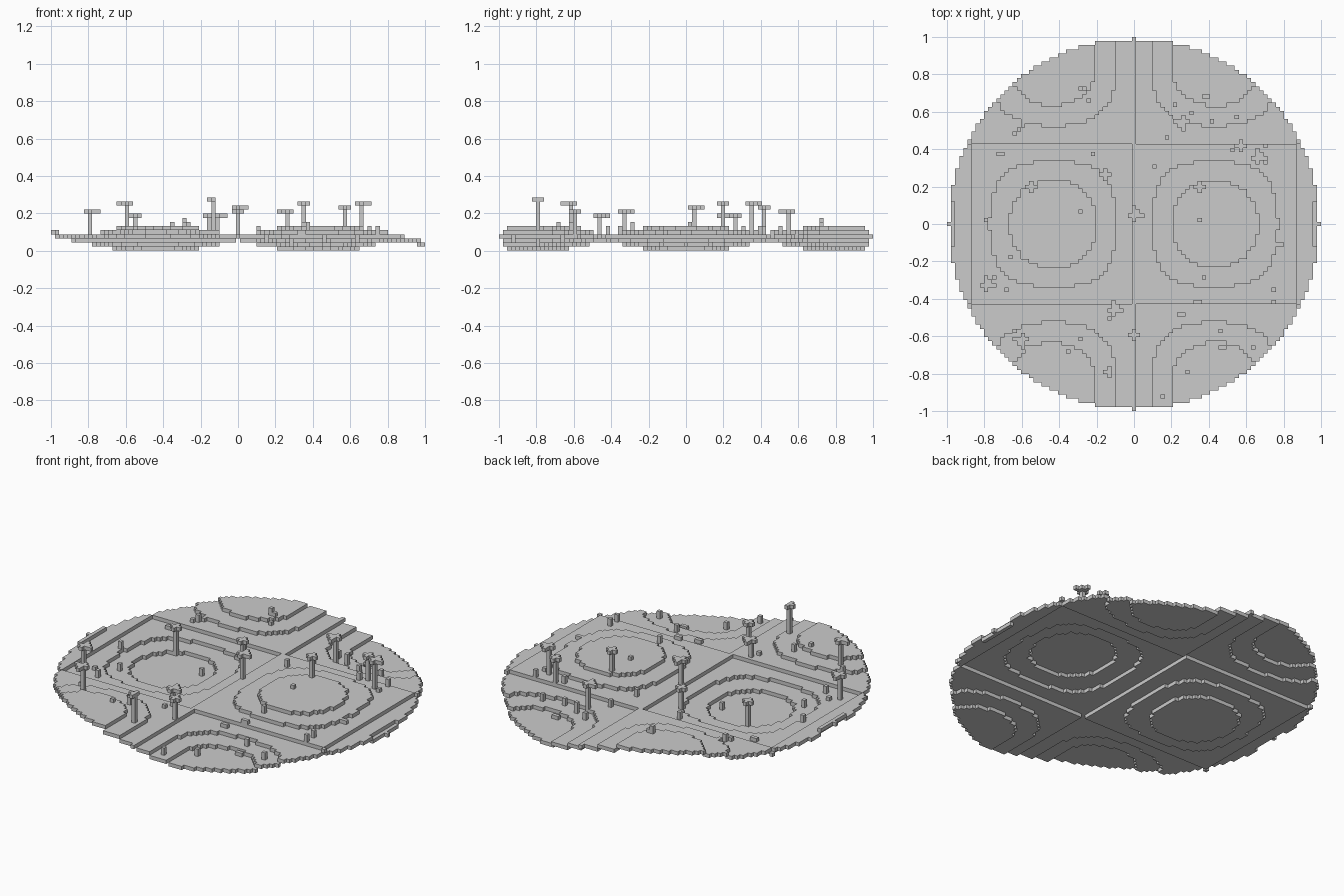
import bpy
import bmesh
import math
from mathutils import Vector

if "Cube" in bpy.data.objects:
    bpy.data.objects.remove(bpy.data.objects["Cube"])

R = 45                    # disc radius in blocks
S = 2 / (2 * R + 1)       # block size
K = 0.08                  # wave frequency of the hills


def level(x, y):
    return math.floor(3 * math.sin(x * K) * math.cos(y * K)) + 3


def cell(v):
    return round(v / S)


def build(name, cells):
    """One mesh from a set of blocks, keeping only exposed faces."""
    bm = bmesh.new()
    cache = {}

    def vert(p):
        if p not in cache:
            cache[p] = bm.verts.new(((p[0] - 0.5) * S, (p[1] - 0.5) * S, p[2] * S))
        return cache[p]

    for c in sorted(cells):
        for axis in range(3):
            for side in (0, 1):
                n = list(c)
                n[axis] += 1 if side else -1
                if tuple(n) in cells:
                    continue
                u, w = (axis + 1) % 3, (axis + 2) % 3
                corners = []
                for a, b in ((0, 0), (1, 0), (1, 1), (0, 1)):
                    p = list(c)
                    p[axis] += side
                    p[u] += a
                    p[w] += b
                    corners.append(vert(tuple(p)))
                if not side:
                    corners.reverse()
                bm.faces.new(corners)
    mesh = bpy.data.meshes.new(name)
    bm.to_mesh(mesh)
    bm.free()
    ob = bpy.data.objects.new(name, mesh)
    bpy.context.collection.objects.link(ob)
    return ob


# Rolling round island, one block thick
terrain = {(x, y, level(x, y))
           for x in range(-R, R + 1) for y in range(-R, R + 1)
           if x * x + y * y <= R * R}
build("terrain", terrain)

# Trees: x, y, top height in blocks, ragged leaf layout
PLUS = [(0, 0), (1, 0), (-1, 0), (0, 1), (0, -1)]
WIDE = PLUS + [(2, 0), (1, 1), (0, 2)]
BACK = PLUS + [(-1, -1), (-2, 0), (0, -2)]
SLIM = [(0, 0), (-1, 0), (0, 1), (0, -1)]
trees = [
    (-0.79, -0.33, 10, WIDE), (-0.60, -0.61, 12, BACK),
    (-0.55, 0.20, 9, PLUS), (-0.14, -0.79, 13, SLIM),
    (-0.11, -0.46, 9, WIDE), (-0.16, 0.26, 9, PLUS),
    (0.01, 0.05, 11, WIDE), (0.01, -0.60, 10, PLUS),
    (0.26, 0.56, 10, BACK), (0.35, 0.20, 12, PLUS),
    (0.58, 0.41, 11, PLUS), (0.66, 0.36, 12, WIDE),
]
trunks, leaves = set(), set()
for tx, ty, top, layout in trees:
    x, y = cell(tx), cell(ty)
    trunks |= {(x, y, z) for z in range(level(x, y) + 1, top - 1)}
    leaves |= {(x + a, y + b, top - 1) for a, b in layout}
build("tree_trunks", trunks)
build("tree_leaves", leaves)

# Low shrubs: x, y, height in blocks
shrubs = [
    (-0.67, -0.18, 2), (-0.29, 0.07, 2), (0.10, 0.31, 2), (0.17, 0.47, 2),
    (0.38, 0.68, 1), (0.40, 0.68, 1), (0.41, 0.55, 2), (0.55, 0.57, 2),
    (-0.22, 0.37, 2), (-0.73, 0.38, 1), (-0.71, 0.38, 1), (-0.79, 0.02, 2),
    (0.78, -0.11, 1), (0.80, -0.11, 1), (0.37, -0.28, 2), (0.75, -0.35, 2),
    (0.75, -0.42, 2), (0.33, -0.41, 1), (0.35, -0.41, 1), (0.24, -0.48, 1),
    (0.26, -0.48, 1), (-0.13, -0.50, 1), (-0.35, -0.68, 1), (-0.28, -0.61, 2),
    (0.47, -0.58, 2), (0.47, -0.66, 1), (0.49, -0.66, 1), (0.64, -0.66, 2),
    (0.28, -0.79, 2), (0.15, -0.92, 2), (0.35, 0.02, 1), (-0.27, 0.72, 1),
    (-0.29, 0.72, 2), (-0.25, 0.66, 1), (-0.62, 0.50, 2), (-0.64, 0.48, 1),
    (-0.60, 0.52, 1), (0.70, 0.42, 2), (0.70, 0.33, 1), (0.30, 0.60, 3),
    (-0.74, -0.29, 1), (-0.69, -0.35, 2), (-0.13, -0.50, 1), (0.22, 0.63, 2),
    (0.52, 0.39, 2), (-0.58, -0.66, 1), (-0.64, -0.57, 1),
]
shrub_cells = set()
for sx, sy, h in shrubs:
    x, y = cell(sx), cell(sy)
    shrub_cells |= {(x, y, level(x, y) + 1 + i) for i in range(h)}
build("shrubs", shrub_cells - trunks - leaves)
